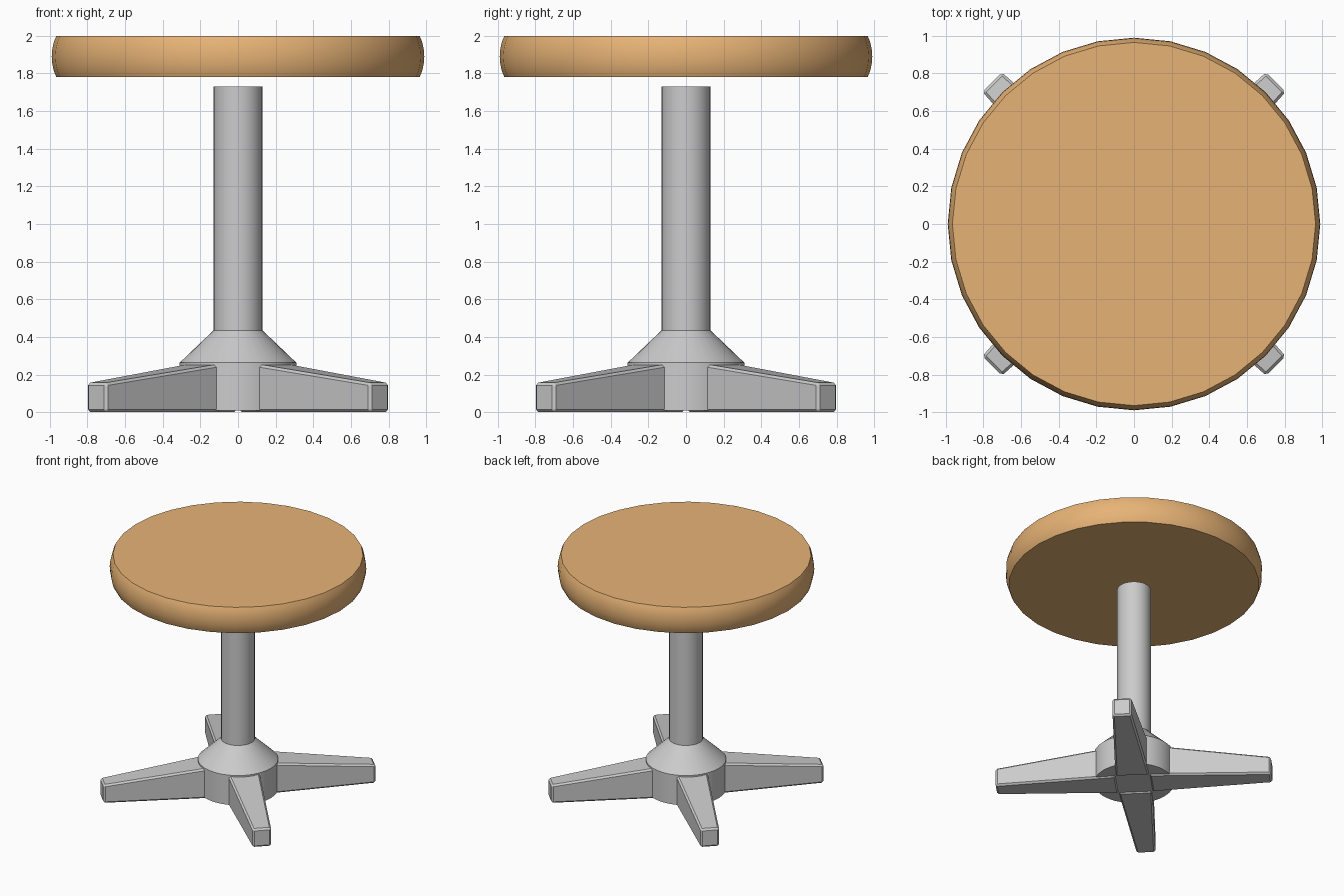
import bpy, bmesh, math
from mathutils import Matrix

if "Cube" in bpy.data.objects:
    bpy.data.objects.remove(bpy.data.objects["Cube"])


def add_object(name, bm):
    bmesh.ops.recalc_face_normals(bm, faces=bm.faces)
    mesh = bpy.data.meshes.new(name)
    bm.to_mesh(mesh)
    bm.free()
    obj = bpy.data.objects.new(name, mesh)
    bpy.context.collection.objects.link(obj)
    return obj


def lathe(name, profile, sides=32):
    """Stack rings of (radius, z) from bottom to top, capped at both ends."""
    bm = bmesh.new()
    rings = [[bm.verts.new((r * math.cos(math.tau * i / sides),
                            r * math.sin(math.tau * i / sides), z))
              for i in range(sides)] for r, z in profile]
    for low, high in zip(rings, rings[1:]):
        for i in range(sides):
            j = (i + 1) % sides
            bm.faces.new((low[i], low[j], high[j], high[i]))
    bm.faces.new(rings[0][::-1])
    bm.faces.new(rings[-1])
    obj = add_object(name, bm)
    bpy.ops.object.select_all(action='DESELECT')
    obj.select_set(True)
    bpy.context.view_layer.objects.active = obj
    bpy.ops.object.shade_smooth_by_angle(angle=math.radians(30))
    return obj


def leg(name, angle):
    """Tapered beam: (distance, half width, top height) at hub and tip."""
    bm = bmesh.new()
    rings = []
    for a, w, h in ((0.13, 0.132, 0.272), (1.066, 0.073, 0.155)):
        rings.append([bm.verts.new(p) for p in
                      ((a, -w, 0), (a, w, 0), (a, w, h), (a, -w, h))])
    for i in range(4):
        j = (i + 1) % 4
        bm.faces.new((rings[0][i], rings[0][j], rings[1][j], rings[1][i]))
    bm.faces.new(rings[0])
    bm.faces.new(rings[1][::-1])
    bmesh.ops.recalc_face_normals(bm, faces=bm.faces)
    bmesh.ops.bevel(bm, geom=bm.edges[:], offset=0.014, segments=1,
                    affect='EDGES', profile=0.5)
    bm.transform(Matrix.Rotation(angle, 4, 'Z'))
    return add_object(name, bm)


# Round wooden seat with a bulging rim
seat = lathe("seat", [(0.965, 1.78), (0.978, 1.81), (0.987, 1.85), (0.99, 1.89),
                      (0.987, 1.93), (0.978, 1.97), (0.965, 2.0)])
wood = bpy.data.materials.new("wood")
wood.diffuse_color = (0.8, 0.45, 0.18, 1)
wood.use_nodes = True
wood.node_tree.nodes["Principled BSDF"].inputs["Base Color"].default_value = wood.diffuse_color
seat.data.materials.append(wood)

# Hub flaring into the column, which stops just below the seat
lathe("column_and_hub", [(0.31, 0.01), (0.31, 0.263), (0.13, 0.435), (0.13, 1.73)])

# Four diagonal legs
for k, corner in enumerate(("back_right", "back_left", "front_left", "front_right")):
    leg(corner + "_leg", math.radians(45 + 90 * k))
